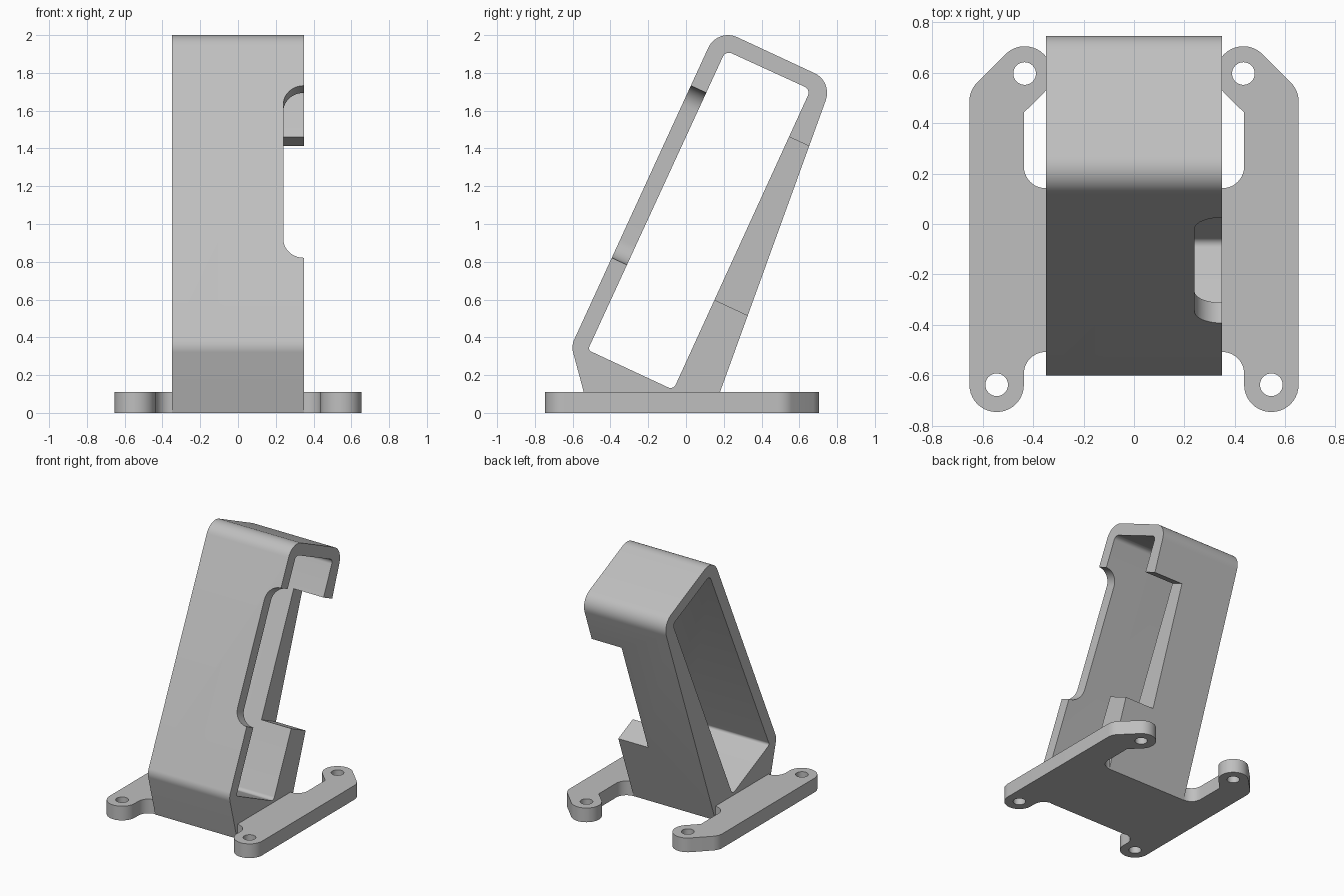
import bpy, bmesh
from math import sin, cos, tan, radians, pi
from mathutils import Vector, Matrix

if "Cube" in bpy.data.objects:
    bpy.data.objects.remove(bpy.data.objects["Cube"])

grey = bpy.data.materials.new("plain grey")
grey.use_nodes = True
colour = (0.52, 0.52, 0.52, 1)
grey.diffuse_color = colour
grey.node_tree.nodes["Principled BSDF"].inputs["Base Color"].default_value = colour

TILT = radians(25)
HALF_WIDTH = 0.35
PLATE = 0.11


def rounded(corners, steps=10):
    """Outline from (x, y, radius) corners, each rounded by an arc."""
    pts = []
    for i, (x, y, r) in enumerate(corners):
        p = Vector((x, y))
        if r == 0:
            pts.append(p)
            continue
        a = (Vector(corners[i - 1][:2]) - p).normalized()
        b = (Vector(corners[(i + 1) % len(corners)][:2]) - p).normalized()
        half = a.angle(b) / 2
        centre = p + (a + b).normalized() * (r / sin(half))
        start = p + a * (r / tan(half)) - centre
        sweep = pi - 2 * half
        if a.x * b.y - a.y * b.x > 0:
            sweep = -sweep
        for k in range(steps + 1):
            pts.append(centre + Matrix.Rotation(sweep * k / steps, 2) @ start)
    return pts


def circle(x, y, r, n=32):
    return [Vector((x + r * cos(2 * pi * k / n), y + r * sin(2 * pi * k / n)))
            for k in range(n)]


def prism(name, loops, depth, axes, origin=(0, 0, 0)):
    """Fill the loops (inner ones become holes) and extrude along the third axis."""
    curve = bpy.data.curves.new(name, 'CURVE')
    curve.dimensions = '2D'
    curve.fill_mode = 'BOTH'
    curve.extrude = depth / 2
    for loop in loops:
        spline = curve.splines.new('POLY')
        spline.points.add(len(loop) - 1)
        for point, co in zip(spline.points, loop):
            point.co = (co.x, co.y, 0, 1)
        spline.use_cyclic_u = True
    temp = bpy.data.objects.new(name + "_outline", curve)
    bpy.context.collection.objects.link(temp)
    bpy.context.view_layer.update()
    mesh = bpy.data.meshes.new_from_object(
        temp.evaluated_get(bpy.context.evaluated_depsgraph_get()))
    bpy.data.objects.remove(temp)
    place = Matrix(axes).transposed().to_4x4()
    place.translation = origin
    bm = bmesh.new()
    bm.from_mesh(mesh)
    bmesh.ops.remove_doubles(bm, verts=bm.verts, dist=0.0005)
    bmesh.ops.transform(bm, matrix=place, verts=bm.verts)
    bmesh.ops.recalc_face_normals(bm, faces=bm.faces)
    bm.to_mesh(mesh)
    bm.free()
    mesh.materials.clear()
    mesh.materials.append(grey)
    obj = bpy.data.objects.new(name, mesh)
    bpy.context.collection.objects.link(obj)
    return obj


def activate(obj):
    bpy.ops.object.select_all(action='DESELECT')
    obj.select_set(True)
    bpy.context.view_layer.objects.active = obj


# Tilted holder: side profile with a slanted opening, extruded across x
outer = rounded([(-0.512, 0, 0), (0.14, 0, 0), (0.776, 1.754, 0.115),
                 (0.166, 2.038, 0.115), (-0.607, 0.355, 0.1)])
opening = rounded([(-0.52, 0.333, 0.02), (-0.067, 0.122, 0.03),
                   (0.66, 1.712, 0.035), (0.21, 1.918, 0.035)])
holder = prism("tilted_holder", [outer, opening], 2 * HALF_WIDTH,
               ((0, 1, 0), (0, 0, 1), (1, 0, 0)))

# Notches in the left edges of the front and back walls
along = Vector((0, sin(TILT), cos(TILT)))
through = Vector((0, -cos(TILT), sin(TILT)))
front_notch = rounded([(0.24, 0.578, 0.109), (0.6, 0.578, 0),
                       (0.6, 1.581, 0), (0.24, 1.581, 0.109)])
back_notch = rounded([(0.095, 0.606, 0), (0.6, 0.606, 0),
                      (0.6, 1.555, 0), (0.095, 1.555, 0)])
for name, shape, offset, depth in (("front_notch_cutter", front_notch, 0.68, 0.36),
                                   ("back_notch_cutter", back_notch, 0, 0.6)):
    cutter = prism(name, [shape], depth, ((1, 0, 0), along, through), through * offset)
    cutter.hide_render = True
    activate(holder)
    cut = holder.modifiers.new(name, 'BOOLEAN')
    cut.operation = 'DIFFERENCE'
    cut.solver = 'EXACT'
    cut.object = cutter
    bpy.ops.object.modifier_apply(modifier=cut.name)
    bpy.data.objects.remove(cutter)

# Mounting feet: one mirrored outline with two screw holes each
foot = [(HALF_WIDTH, -0.508, 0), (0.437, -0.508, 0.086), (0.437, -0.746, 0.1075),
        (0.653, -0.746, 0.1075), (0.653, 0.53, 0.1), (0.434, 0.75, 0.1075),
        (0.281, 0.597, 0.1075), (0.437, 0.442, 0), (0.437, 0.142, 0.086),
        (HALF_WIDTH, 0.142, 0)]
feet = []
for side, s in (("left", 1), ("right", -1)):
    outline = rounded([(s * x, y, r) for x, y, r in foot])
    holes = [circle(s * 0.545, -0.638, 0.045), circle(s * 0.434, 0.597, 0.045)]
    feet.append(prism(side + "_foot", [outline] + holes, PLATE,
                      ((1, 0, 0), (0, 1, 0), (0, 0, 1)), (0, 0, PLATE / 2)))

# Smooth the rounded corners, keep hard edges
for obj in [holder] + feet:
    activate(obj)
    bpy.ops.object.shade_smooth_by_angle(angle=radians(30))
